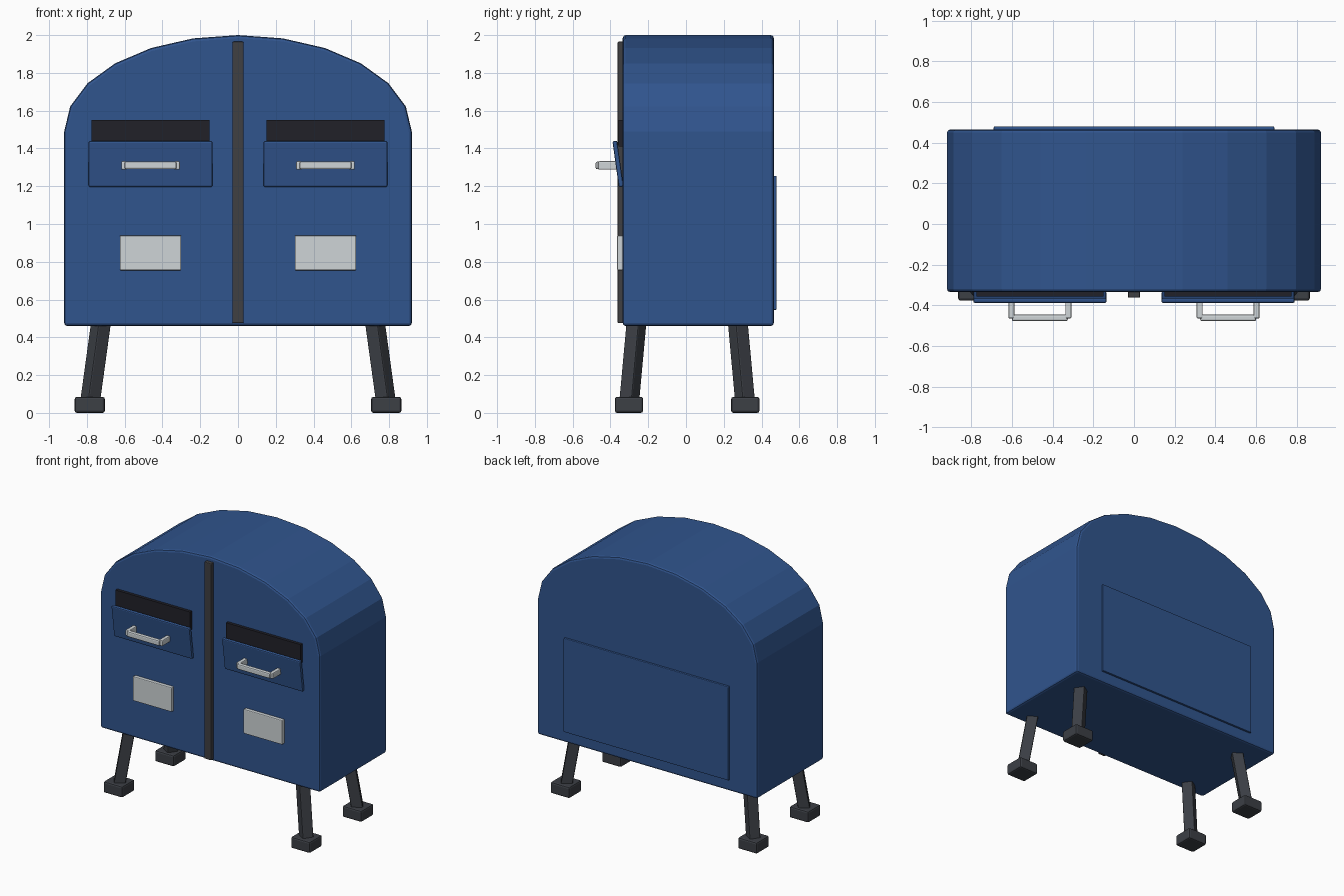
import bpy, bmesh, math
from mathutils import Vector, Matrix

if "Cube" in bpy.data.objects:
    bpy.data.objects.remove(bpy.data.objects["Cube"])


def material(name, rgb):
    m = bpy.data.materials.new(name)
    m.use_nodes = True
    colour = (*rgb, 1)
    m.diffuse_color = colour
    m.node_tree.nodes["Principled BSDF"].inputs["Base Color"].default_value = colour
    return m


BLUE = material("mailbox blue", (0.03, 0.09, 0.27))
DARK = material("leg charcoal", (0.045, 0.05, 0.06))
TRIM = material("trim grey", (0.05, 0.05, 0.055))
SLOT = material("slot black", (0.015, 0.015, 0.022))
METAL = material("pale metal", (0.62, 0.66, 0.68))


def finish(name, bm, mat, bevel):
    mesh = bpy.data.meshes.new(name)
    bmesh.ops.recalc_face_normals(bm, faces=bm.faces)
    bm.to_mesh(mesh)
    bm.free()
    mesh.materials.append(mat)
    ob = bpy.data.objects.new(name, mesh)
    bpy.context.collection.objects.link(ob)
    if bevel:
        mod = ob.modifiers.new("Bevel", "BEVEL")
        mod.width = bevel
        mod.segments = 2
        mod.limit_method = "ANGLE"
        mod.angle_limit = math.radians(40)
    return ob


def box(name, centre, size, mat, bevel=0.006, turn=None):
    bm = bmesh.new()
    bmesh.ops.create_cube(bm, size=1, matrix=Matrix.Diagonal((*size, 1)))
    ob = finish(name, bm, mat, bevel)
    ob.location = centre
    if turn:
        ob.rotation_euler = turn
    return ob


# Arched body: straight sides with a half-ellipse roof, extruded front to back
FRONT, BACK, FLOOR, SPRING, HALF, RISE = -0.335, 0.465, 0.46, 1.49, 0.92, 0.51
outline = [(-HALF, FLOOR), (HALF, FLOOR)]
for i in range(13):
    a = math.pi * i / 12
    outline.append((HALF * math.cos(a), SPRING + RISE * math.sin(a)))
bm = bmesh.new()
face = bm.faces.new([bm.verts.new((x, FRONT, z)) for x, z in outline])
extruded = bmesh.ops.extrude_face_region(bm, geom=[face])["geom"]
bmesh.ops.translate(bm, vec=(0, BACK - FRONT, 0),
                    verts=[v for v in extruded if isinstance(v, bmesh.types.BMVert)])
finish("body", bm, BLUE, 0.016)

# Back panel and centre strip
box("back_panel", (0, 0.465, 0.9), (1.38, 0.03, 0.71), BLUE, 0.005)
box("centre_strip", (0, -0.345, 1.22), (0.06, 0.035, 1.49), TRIM)

for side, sx in (("right", -1), ("left", 1)):
    # Mail slot, tilted flap, pull handle and label plate
    x = 0.463 * sx
    box(side + "_slot", (x, -0.34, 1.48), (0.625, 0.035, 0.14), SLOT, 0)
    box(side + "_flap", (x, -0.36, 1.318), (0.655, 0.025, 0.245), BLUE, 0.008,
        (math.radians(8), 0, 0))
    for end in (-1, 1):
        box(side + "_handle_post", (x + 0.14 * end, -0.415, 1.31),
            (0.03, 0.1, 0.045), METAL, 0.007)
    box(side + "_handle_bar", (x, -0.462, 1.31), (0.275, 0.032, 0.04), METAL, 0.008)
    box(side + "_label_plate", (x, -0.35, 0.847), (0.325, 0.03, 0.185), METAL)

    # Splayed legs, turned to face outwards, each with a block foot
    for row, sy in (("front", -1), ("back", 1)):
        foot = Vector((0.785 * sx, 0.308 * sy + 0.006, 0.045))
        top = Vector((0.725 * sx, 0.268 * sy + 0.006, 0.48))
        leg = box(f"{row}_{side}_leg", (foot + top) / 2,
                  (0.08, 0.08, (top - foot).length), DARK, 0.008)
        leg.rotation_euler = (top - foot).to_track_quat("Z", "Y").to_euler()
        box(f"{row}_{side}_foot", (foot.x, foot.y, 0.0425), (0.16, 0.15, 0.085),
            DARK, 0.012)
